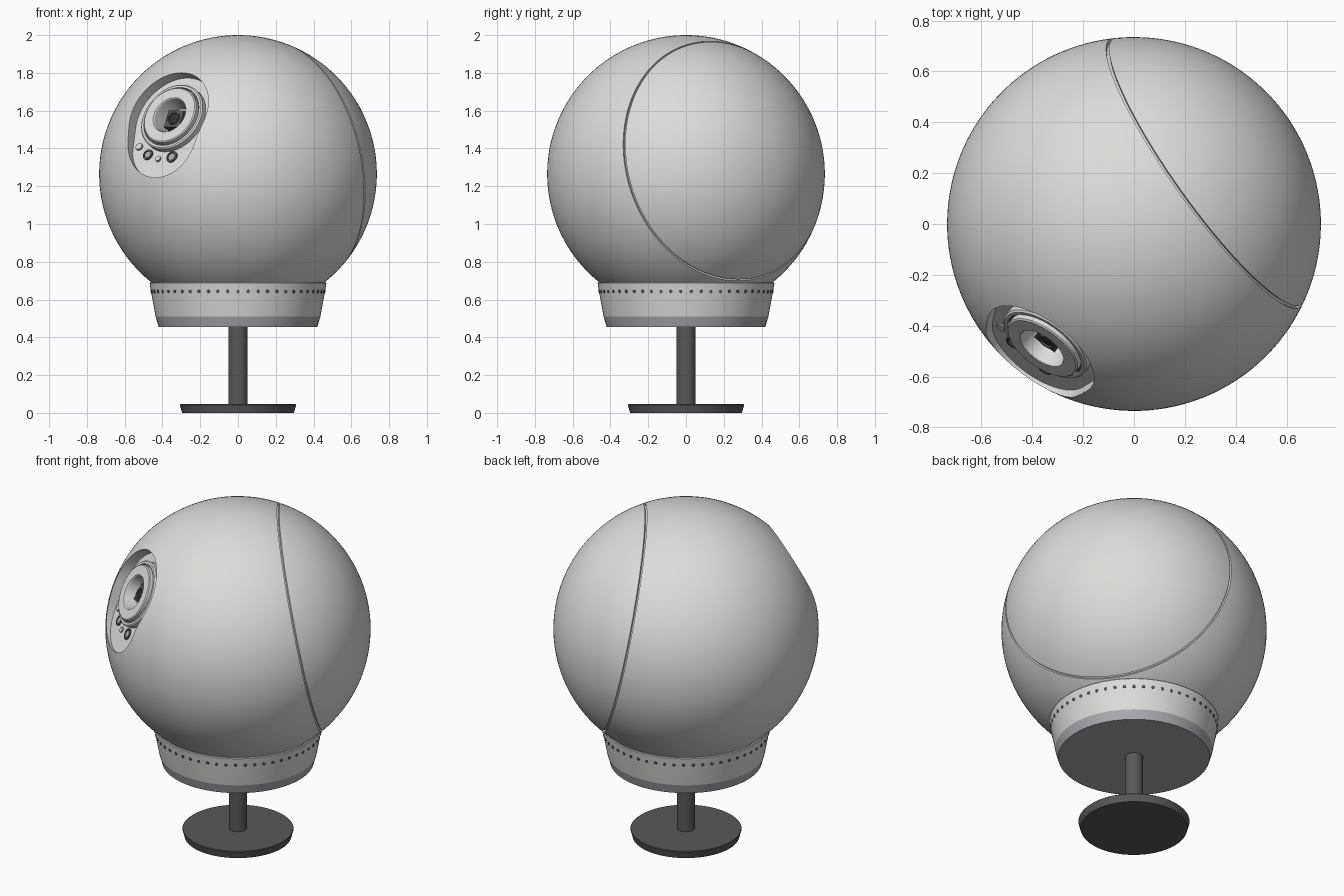
import bpy, bmesh, math
from mathutils import Matrix, Vector

if "Cube" in bpy.data.objects:
    bpy.data.objects.remove(bpy.data.objects["Cube"])


def material(name, rgb):
    m = bpy.data.materials.new(name)
    m.diffuse_color = (*rgb, 1)
    m.use_nodes = True
    m.node_tree.nodes["Principled BSDF"].inputs["Base Color"].default_value = m.diffuse_color
    return m


SHELL = material("shell_light_grey", (0.72, 0.72, 0.70))
BAND = material("band_grey", (0.40, 0.41, 0.44))
DARK = material("dark_grey", (0.10, 0.10, 0.105))
LENS = material("lens_black", (0.03, 0.03, 0.033))
R = 0.735
CENTRE = Vector((0, 0, 1.265))


def finish(name, bm, mats, matrix=Matrix(), smooth=True):
    bmesh.ops.remove_doubles(bm, verts=bm.verts, dist=1e-5)
    bmesh.ops.recalc_face_normals(bm, faces=bm.faces)
    bm.transform(matrix)
    me = bpy.data.meshes.new(name)
    bm.to_mesh(me)
    bm.free()
    for m in mats:
        me.materials.append(m)
    ob = bpy.data.objects.new(name, me)
    bpy.context.collection.objects.link(ob)
    if smooth:
        shade(ob)
    return ob


def activate(ob):
    bpy.ops.object.select_all(action='DESELECT')
    ob.select_set(True)
    bpy.context.view_layer.objects.active = ob


def shade(ob):
    activate(ob)
    bpy.ops.object.shade_smooth_by_angle(angle=math.radians(25))


def lathe(name, profile, mat, matrix=Matrix(), segs=64):
    """Revolve (radius, height) points around local z."""
    bm = bmesh.new()
    rings = []
    for r, z in profile:
        if r < 1e-6:
            rings.append([bm.verts.new((0, 0, z))] * segs)
        else:
            rings.append([bm.verts.new((r * math.cos(math.tau * i / segs),
                                        r * math.sin(math.tau * i / segs), z)) for i in range(segs)])
    for a, b in zip(rings, rings[1:]):
        for i in range(segs):
            j = (i + 1) % segs
            vs = list(dict.fromkeys((a[i], a[j], b[j], b[i])))
            if len(vs) > 2:
                bm.faces.new(vs)
    return finish(name, bm, [mat], matrix)


def disc(r, z0, z1):
    return [(0, z0), (r, z0), (r, z1), (0, z1)]


# Ball shell, revolved around the axis of its cover seam so the groove is in the profile
axis = Vector((0.799, 0.569, 0.196)).normalized()
seam = math.acos(0.355 / R)
half, depth = 0.008, 0.014
angles = [(math.pi * i / 72, R) for i in range(73)]
angles = [p for p in angles if abs(p[0] - seam) > 0.015]
angles += [(seam - half, R), (seam - half + 1e-4, R - depth),
           (seam + half - 1e-4, R - depth), (seam + half, R)]
angles.sort()
profile = [(max(0, r * math.sin(t)), r * math.cos(t)) for t, r in angles]
ball = lathe("ball_shell", profile, SHELL,
             Matrix.Translation(CENTRE) @ axis.to_track_quat('Z', 'Y').to_matrix().to_4x4(), 144)

# Local frame of the camera pocket: x right, y up, z outwards
n = Vector((-0.53, -0.715, 0.457)).normalized()
right = Vector((0, 0, 1)).cross(n).normalized()
up = n.cross(right)
EYE = Matrix.Translation(CENTRE) @ Matrix((right, up, n)).transposed().to_4x4()
FLOOR = 0.63


def at(x, y):
    return EYE @ Matrix.Translation((x, y, 0))


# Pocket cutter: tapered rounded slot
top_r, low_r, low_y = 0.247, 0.222, -0.13
tilt = math.asin((top_r - low_r) / -low_y)
outline = []
for k in range(41):
    t = -tilt + (math.pi + 2 * tilt) * k / 40
    outline.append((top_r * math.cos(t), top_r * math.sin(t)))
for k in range(41):
    t = math.pi + tilt + (math.pi - 2 * tilt) * k / 40
    outline.append((low_r * math.cos(t), low_y + low_r * math.sin(t)))
bm = bmesh.new()
face = bm.faces.new([bm.verts.new((x, y, FLOOR)) for x, y in outline])
ext = bmesh.ops.extrude_face_region(bm, geom=[face])
bmesh.ops.translate(bm, vec=(0, 0, 0.3),
                    verts=[v for v in ext["geom"] if isinstance(v, bmesh.types.BMVert)])
cutters = [finish("pocket_cutter", bm, [SHELL], EYE, False),
           lathe("lens_well_cutter", disc(0.12, 0.56, 0.8), SHELL, EYE)]
for c in cutters:
    c.hide_render = True
    activate(ball)
    mod = ball.modifiers.new("cut", 'BOOLEAN')
    mod.operation, mod.solver, mod.object = 'DIFFERENCE', 'EXACT', c
    bpy.ops.object.modifier_apply(modifier=mod.name)
    bpy.data.objects.remove(c)
shade(ball)

# Lens housing: stepped ring with a funnel down to the camera
lathe("lens_ring", [(0.192, FLOOR - 0.01), (0.192, 0.66), (0.185, 0.667), (0.172, 0.667),
                    (0.172, 0.655), (0.163, 0.655), (0.163, 0.68), (0.157, 0.685),
                    (0.102, 0.685), (0.098, 0.68), (0.085, 0.59), (0, 0.59)], SHELL, EYE)
lathe("lens_ring_gap", [(0.164, 0.656), (0.171, 0.656)], DARK, EYE)

# Camera block and its glass
bm = bmesh.new()
bmesh.ops.create_cube(bm, size=1, matrix=Matrix.Translation((0, 0, 0.61)) @ Matrix.Diagonal((0.1, 0.1, 0.06, 1)))
finish("camera_block", bm, [DARK], EYE, False)
lathe("camera_barrel", [(0.036, 0.63), (0.036, 0.652), (0.028, 0.652), (0.028, 0.644)], DARK, EYE, 32)
lathe("camera_glass", [(0.028, 0.644), (0.015, 0.649), (0, 0.651)], LENS, EYE, 32)

# Small sensors along the bottom of the pocket
for i, (x, y, r, big) in enumerate([(-0.178, -0.163, 0.021, False), (-0.105, -0.211, 0.030, True),
                                    (-0.03, -0.235, 0.017, False), (0.057, -0.223, 0.033, True)]):
    m = at(x, y)
    lathe(f"sensor_rim_{i}", [(r, FLOOR - 0.005), (r, FLOOR + 0.006), (r * 0.75, FLOOR + 0.006),
                              (r * 0.75, FLOOR + 0.001)], DARK if big else BAND, m, 24)
    lathe(f"sensor_face_{i}", disc(r * (0.6 if big else 0.85), FLOOR, FLOOR + (0.005 if big else 0.008)),
          BAND if big else SHELL, m, 24)
    if big:
        lathe(f"sensor_floor_{i}", disc(r * 0.76, FLOOR - 0.001, FLOOR + 0.002), LENS, m, 24)

# Collar under the ball, with its darker lower band
lathe("collar", [(0.436, 0.51), (0.453, 0.60), (0.468, 0.687), (0.465, 0.69),
                 (0.457, 0.69), (0.447, 0.66), (0.38, 0.645)], SHELL, segs=96)
lathe("collar_band", [(0, 0.455), (0.42, 0.455), (0.436, 0.51)], BAND, segs=96)

# Row of little holes around the collar
HOLES = 54
bm = bmesh.new()
for i in range(HOLES):
    m = (Matrix.Rotation(math.tau * i / HOLES, 4, 'Z') @ Matrix.Translation((0, -0.459, 0.643))
         @ Matrix.Rotation(math.radians(90 + 10), 4, 'X'))
    bmesh.ops.create_cone(bm, cap_ends=True, segments=12, radius1=0.0095, radius2=0.0095,
                          depth=0.008, matrix=m)
finish("collar_holes", bm, [DARK])

# Stand
lathe("pole", disc(0.05, 0.03, 0.46), DARK, segs=48)
lathe("foot", [(0, 0), (0.296, 0), (0.308, 0.043), (0.305, 0.046), (0, 0.046)], DARK, segs=64)
